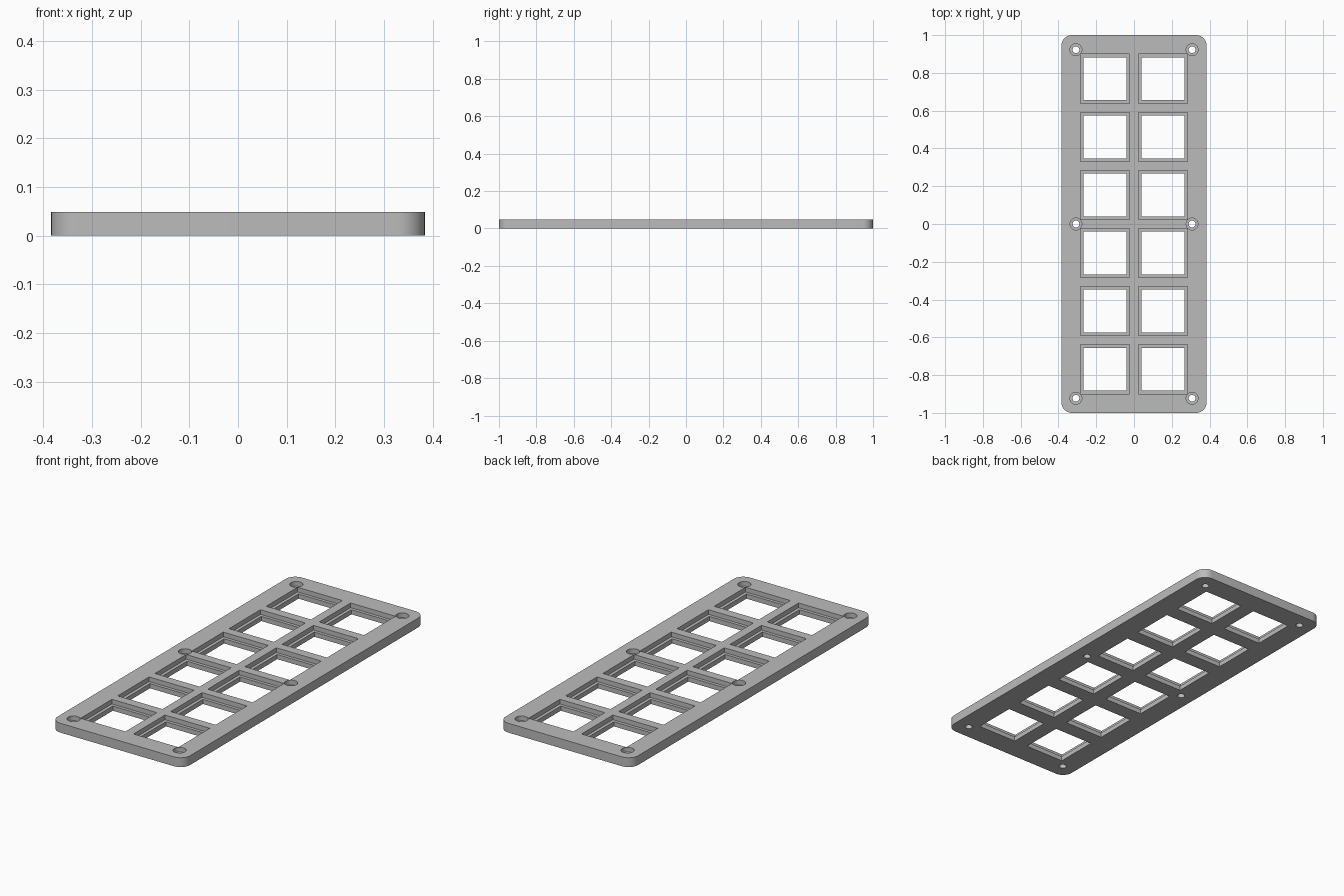
import bpy, bmesh
from math import cos, sin, pi, radians
from mathutils import Matrix

PITCH = 0.3075          # spacing of the window grid
HALF_X, HALF_Y, THICK = 0.384, 1.0, 0.049
LEDGE = 0.0245          # height of the step inside windows and screw holes
CORNER = 0.055

cube = bpy.data.objects.get("Cube")
if cube:
    bpy.data.objects.remove(cube, do_unlink=True)

grey = bpy.data.materials.new("plain grey")
grey.use_nodes = True
grey.diffuse_color = (0.5, 0.5, 0.5, 1)
grey.node_tree.nodes["Principled BSDF"].inputs["Base Color"].default_value = (0.5, 0.5, 0.5, 1)


def make_object(name, bm):
    bmesh.ops.recalc_face_normals(bm, faces=bm.faces)
    mesh = bpy.data.meshes.new(name)
    bm.to_mesh(mesh)
    bm.free()
    mesh.materials.append(grey)
    obj = bpy.data.objects.new(name, mesh)
    bpy.context.collection.objects.link(obj)
    return obj


def make_cutter(name, window, radius, z0, z1):
    """One cutter holding all square windows and all round screw holes."""
    bm = bmesh.new()
    height, mid = z1 - z0, (z0 + z1) / 2
    for sx in (-1, 1):
        for row in range(6):
            place = Matrix.Translation((sx * PITCH / 2, (row - 2.5) * PITCH, mid))
            size = Matrix.Diagonal((window, window, height, 1))
            bmesh.ops.create_cube(bm, size=1, matrix=place @ size)
        for sy in (-1, 0, 1):
            bmesh.ops.create_cone(bm, cap_ends=True, segments=32, radius1=radius,
                                  radius2=radius, depth=height,
                                  matrix=Matrix.Translation((sx * PITCH, sy * 3 * PITCH, mid)))
    obj = make_object(name, bm)
    obj.hide_render = True
    return obj


# Plate: rounded rectangle, extruded upward
bm = bmesh.new()
outline = []
steps = 12
for quarter, (sx, sy) in enumerate([(1, 1), (-1, 1), (-1, -1), (1, -1)]):
    for i in range(steps + 1):
        a = (quarter + i / steps) * pi / 2
        outline.append(bm.verts.new((sx * (HALF_X - CORNER) + CORNER * cos(a),
                                     sy * (HALF_Y - CORNER) + CORNER * sin(a), 0)))
base = bm.faces.new(outline)
top = bmesh.ops.extrude_face_region(bm, geom=[base], use_keep_orig=True)
bmesh.ops.translate(bm, vec=(0, 0, THICK),
                    verts=[v for v in top["geom"] if isinstance(v, bmesh.types.BMVert)])
plate = make_object("mounting_plate", bm)

# Through openings, then wider recesses from the top
cutters = [make_cutter("through_cutter", 0.227, 0.018, -0.05, 0.1),
           make_cutter("recess_cutter", 0.26, 0.0315, LEDGE, 0.1)]
for cutter in cutters:
    mod = plate.modifiers.new(cutter.name, "BOOLEAN")
    mod.operation = "DIFFERENCE"
    mod.solver = "EXACT"
    mod.object = cutter

# Bake the cuts and drop the cutters
bpy.context.view_layer.update()
result = bpy.data.meshes.new_from_object(
    plate.evaluated_get(bpy.context.evaluated_depsgraph_get()))
plate.modifiers.clear()
plate.data = result
plate.data.name = "mounting_plate"
for cutter in cutters:
    bpy.data.objects.remove(cutter, do_unlink=True)

# Smooth the round walls, keep the edges crisp
bpy.ops.object.select_all(action="DESELECT")
plate.select_set(True)
bpy.context.view_layer.objects.active = plate
bpy.ops.object.shade_smooth_by_angle(angle=radians(30))
